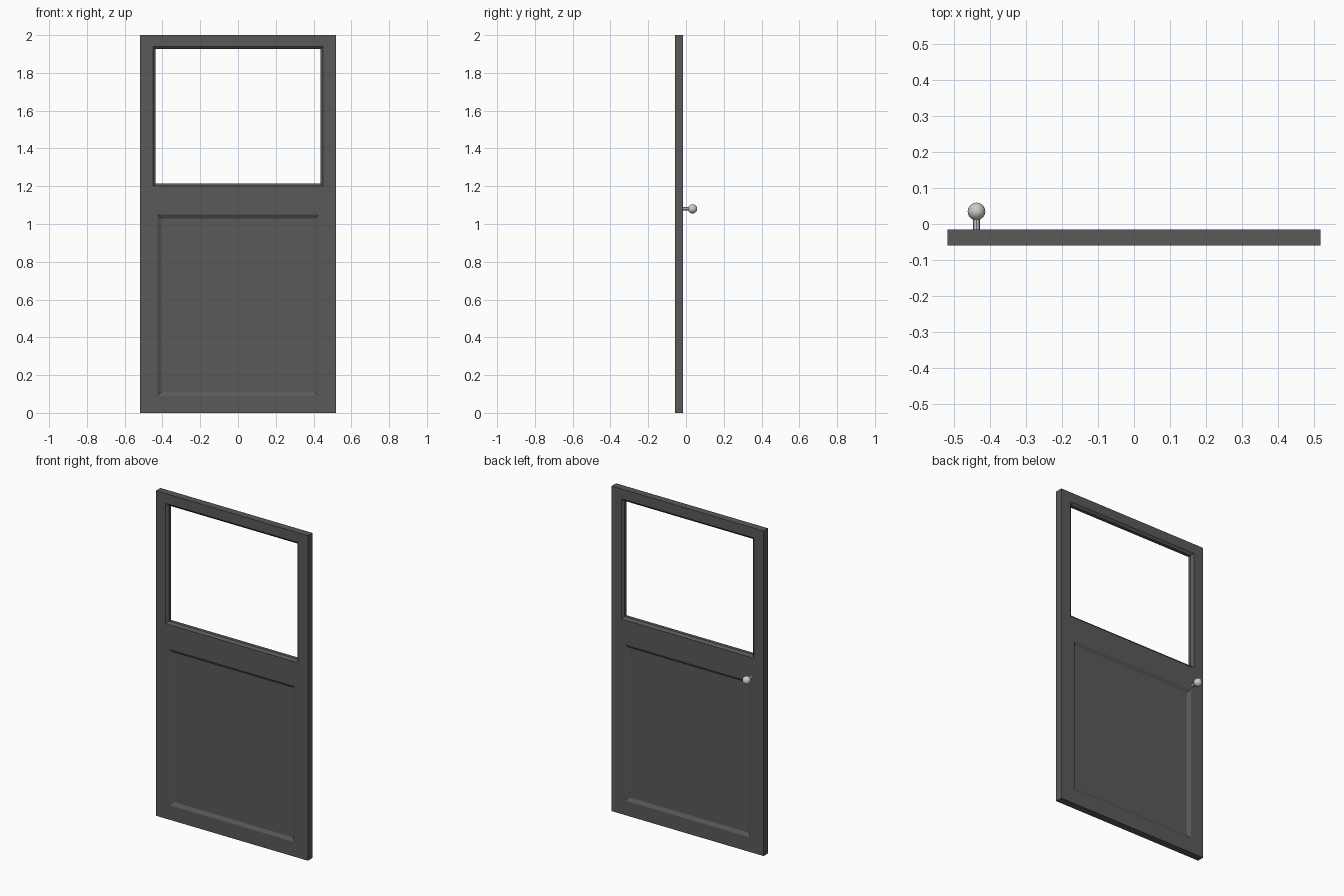
import bpy, bmesh
from math import pi
from mathutils import Matrix

if "Cube" in bpy.data.objects:
    bpy.data.objects.remove(bpy.data.objects["Cube"])

HALF_W, HEIGHT = 0.518, 2.0
FRONT, BACK = -0.0595, -0.0150
MID = (FRONT + BACK) / 2
HALF_T = (BACK - FRONT) / 2
DEPTH = 0.012


def material(name, color):
    mat = bpy.data.materials.new(name)
    mat.diffuse_color = color
    mat.use_nodes = True
    mat.node_tree.nodes["Principled BSDF"].inputs["Base Color"].default_value = mat.diffuse_color
    return mat


def add_object(name, bm, mat=None):
    bmesh.ops.recalc_face_normals(bm, faces=bm.faces)
    mesh = bpy.data.meshes.new(name)
    bm.to_mesh(mesh)
    bm.free()
    obj = bpy.data.objects.new(name, mesh)
    bpy.context.collection.objects.link(obj)
    if mat:
        mesh.materials.append(mat)
    return obj


def loft(name, rings, mat=None):
    """Closed solid through rectangles (y, half width, bottom z, top z)."""
    bm = bmesh.new()
    loops = [[bm.verts.new(p) for p in
              ((-w, y, a), (w, y, a), (w, y, b), (-w, y, b))]
             for y, w, a, b in rings]
    for lo, hi in zip(loops, loops[1:]):
        for i in range(4):
            j = (i + 1) % 4
            bm.faces.new((lo[i], lo[j], hi[j], hi[i]))
    bm.faces.new(loops[0])
    bm.faces.new(loops[-1])
    return add_object(name, bm, mat)


def sloped(side, half_w, z0, z1, slope):
    """Outer and inner rectangle of a sloped recess; outer lies off the face."""
    over = 0.5
    g, s = slope * over, slope
    return [(MID + side * (HALF_T + DEPTH * over), half_w + g, z0 - g, z1 + g),
            (MID + side * (HALF_T - DEPTH), half_w - s, z0 + s, z1 - s)]


dark = material("dark_grey", (0.1, 0.1, 0.1, 1))

# Door slab
door = loft("door_leaf", [(FRONT, HALF_W, 0, HEIGHT), (BACK, HALF_W, 0, HEIGHT)], dark)

# Window opening, chamfered on both faces
window = (0.451, 1.20, 1.94, 0.014)
cutters = [loft("window_cutter", sloped(-1, *window) + sloped(1, *window)[::-1])]

# Recessed lower panel on both faces
for side, label in ((-1, "front"), (1, "back")):
    cutters.append(loft(label + "_panel_cutter", sloped(side, 0.427, 0.09, 1.05, 0.02)))

bpy.context.view_layer.objects.active = door
for cutter in cutters:
    cutter.hide_render = True
    mod = door.modifiers.new(cutter.name, "BOOLEAN")
    mod.operation = "DIFFERENCE"
    mod.solver = "EXACT"
    mod.object = cutter
    bpy.ops.object.modifier_apply(modifier=mod.name)
for cutter in cutters:
    bpy.data.objects.remove(cutter)

# Knob and its stem on the back face
KNOB_X, KNOB_Z = -0.4375, 1.08
to_y = Matrix.Rotation(pi / 2, 4, "X")

bm = bmesh.new()
bmesh.ops.create_uvsphere(bm, u_segments=16, v_segments=10, radius=0.0245,
                          matrix=Matrix.Translation((KNOB_X, 0.035, KNOB_Z)) @ to_y)
add_object("knob", bm)

bm = bmesh.new()
bmesh.ops.create_cone(bm, cap_ends=True, segments=8, radius1=0.0095, radius2=0.0095,
                      depth=0.036,
                      matrix=Matrix.Translation((KNOB_X, 0.002, KNOB_Z)) @ to_y)
add_object("knob_stem", bm)
